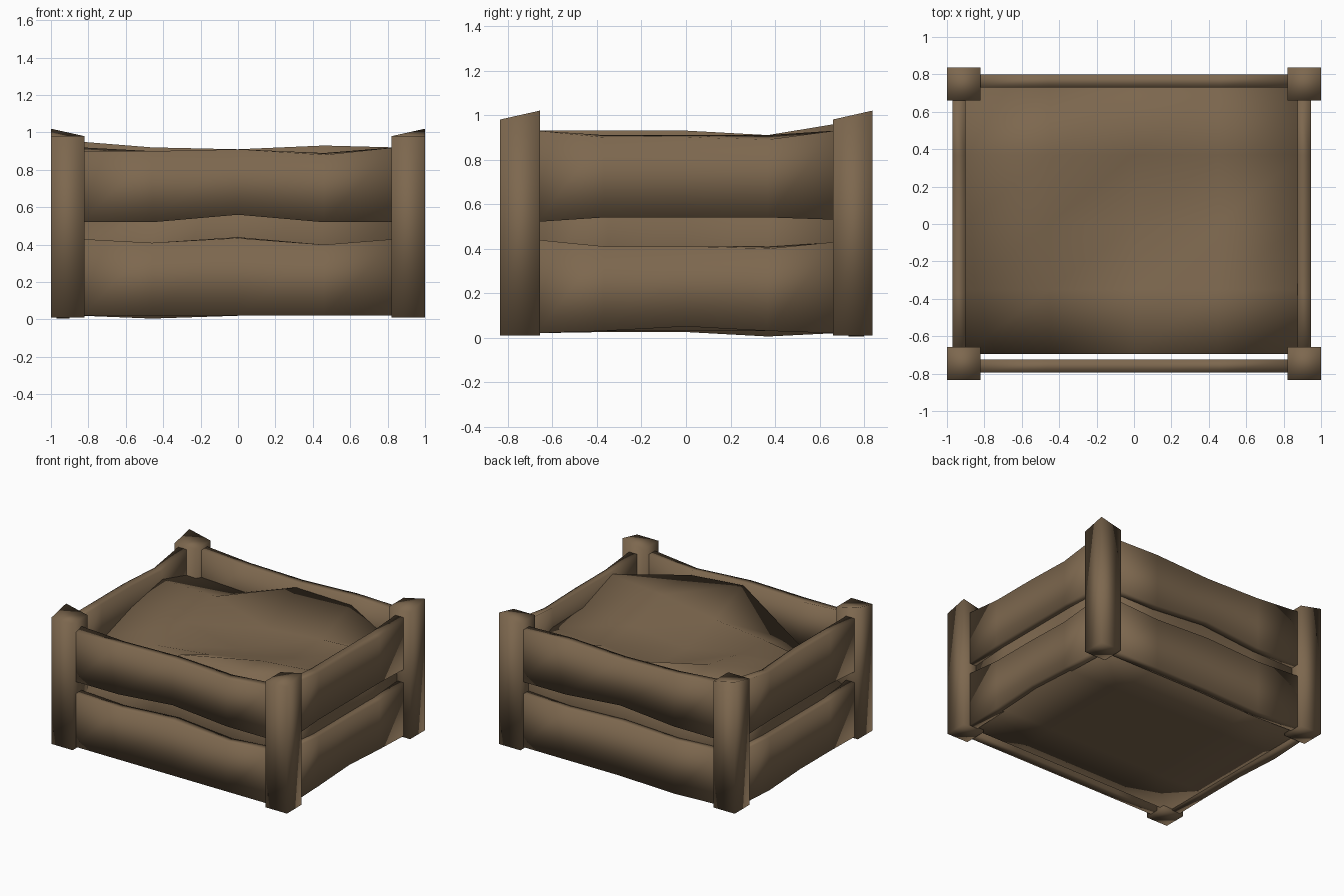
import bpy, bmesh, math
from mathutils import Matrix

if "Cube" in bpy.data.objects:
    bpy.data.objects.remove(bpy.data.objects["Cube"])

wood = bpy.data.materials.new("weathered brown")
wood.diffuse_color = (0.205, 0.137, 0.077, 1)
wood.use_nodes = True
wood.node_tree.nodes["Principled BSDF"].inputs["Base Color"].default_value = wood.diffuse_color


def block(name, xs, ys, top, bottom, turn=0):
    """Closed slab on an x/y grid; top and bottom give heights as rows [j][i]."""
    bm = bmesh.new()
    nx, ny = len(xs), len(ys)
    layers = [[[bm.verts.new((xs[i], ys[j], h[j][i])) for i in range(nx)]
               for j in range(ny)] for h in (top, bottom)]
    for g in layers:
        for j in range(ny - 1):
            for i in range(nx - 1):
                bm.faces.new((g[j][i], g[j][i + 1], g[j + 1][i + 1], g[j + 1][i]))
    rim = [(i, 0) for i in range(nx - 1)] + [(nx - 1, j) for j in range(ny - 1)]
    rim += [(i, ny - 1) for i in range(nx - 1, 0, -1)] + [(0, j) for j in range(ny - 1, 0, -1)]
    t, b = layers
    for (i, j), (k, l) in zip(rim, rim[1:] + rim[:1]):
        bm.faces.new((b[j][i], b[l][k], t[l][k], t[j][i]))
    bmesh.ops.recalc_face_normals(bm, faces=bm.faces)
    bm.transform(Matrix.Rotation(math.radians(turn), 4, 'Z'))
    mesh = bpy.data.meshes.new(name)
    bm.to_mesh(mesh)
    bm.free()
    mesh.materials.append(wood)
    for p in mesh.polygons:
        p.use_smooth = True
    ob = bpy.data.objects.new(name, mesh)
    bpy.context.collection.objects.link(ob)
    return ob


# Corner posts, each with one raised outer back corner
for sx, side in ((-1, "left"), (1, "right")):
    for y0, end in ((-0.835, "front"), (0.66, "back")):
        xs = sorted((sx * 0.82, sx))
        high = [1.02, 0.98] if sx < 0 else [0.98, 1.02]
        block(f"{end}_{side}_post", xs, [y0, y0 + 0.178],
              [[0.98, 0.98], high], [[0.01, 0.01]] * 2)

# Warped planks: (outer top, inner top, bottom) along the length
front = {
    "lower": ([.43, .41, .435, .40, .43], [.43, .41, .44, .40, .43], [.02] * 5),
    "upper": ([.90, .90, .91, .88, .92], [.92, .90, .91, .89, .92], [.52, .52, .56, .52, .52]),
}
back = {
    "lower": ([.43, .41, .43, .41, .43], [.43, .41, .43, .41, .43], [.02, .02, .02, .005, .02]),
    "upper": ([.92, .93, .91, .92, .95], [.92, .93, .91, .92, .95], [.52, .52, .56, .52, .52]),
}
right = {
    "lower": ([.44, .41, .41, .40, .43], [.44, .41, .41, .41, .43], [.02, .03, .05, .03, .02]),
    "upper": ([.93, .90, .90, .89, .93], [.93, .91, .91, .91, .93], [.52, .54, .54, .54, .53]),
}
left = {
    "lower": ([.43, .41, .41, .41, .44], [.43, .41, .41, .41, .44], [.02, .005, .025, .025, .02]),
    "upper": ([.96, .91, .93, .93, .93], [.96, .91, .93, .93, .93], [.53, .54, .54, .54, .52]),
}
sides = (("front", 0, front, 0.835, -0.795), ("back", 180, back, 0.835, -0.80),
         ("right", 90, right, 0.67, -0.945), ("left", 270, left, 0.67, -0.97))
for side, turn, planks, half, y in sides:
    for level, (outer, inner, low) in planks.items():
        xs = [-half, -half * 0.55, 0, half * 0.55, half]
        block(f"{side}_{level}_plank", xs, [y, y + 0.07], [outer, inner], [low, low], turn)

# Lumpy filling with a hollow middle, lowest at the front left corner
heap = [[.34, .60, .91, .87, .70],
        [.66, .73, .78, .85, .89],
        [.77, .77, .69, .74, .77],
        [.84, .83, .70, .74, .76],
        [.74, .72, .88, .87, .62]]
block("filling", [-0.91, -0.45, 0, 0.45, 0.89], [-0.695, -0.35, 0, 0.37, 0.74],
      heap, [[0.03] * 5] * 5)
